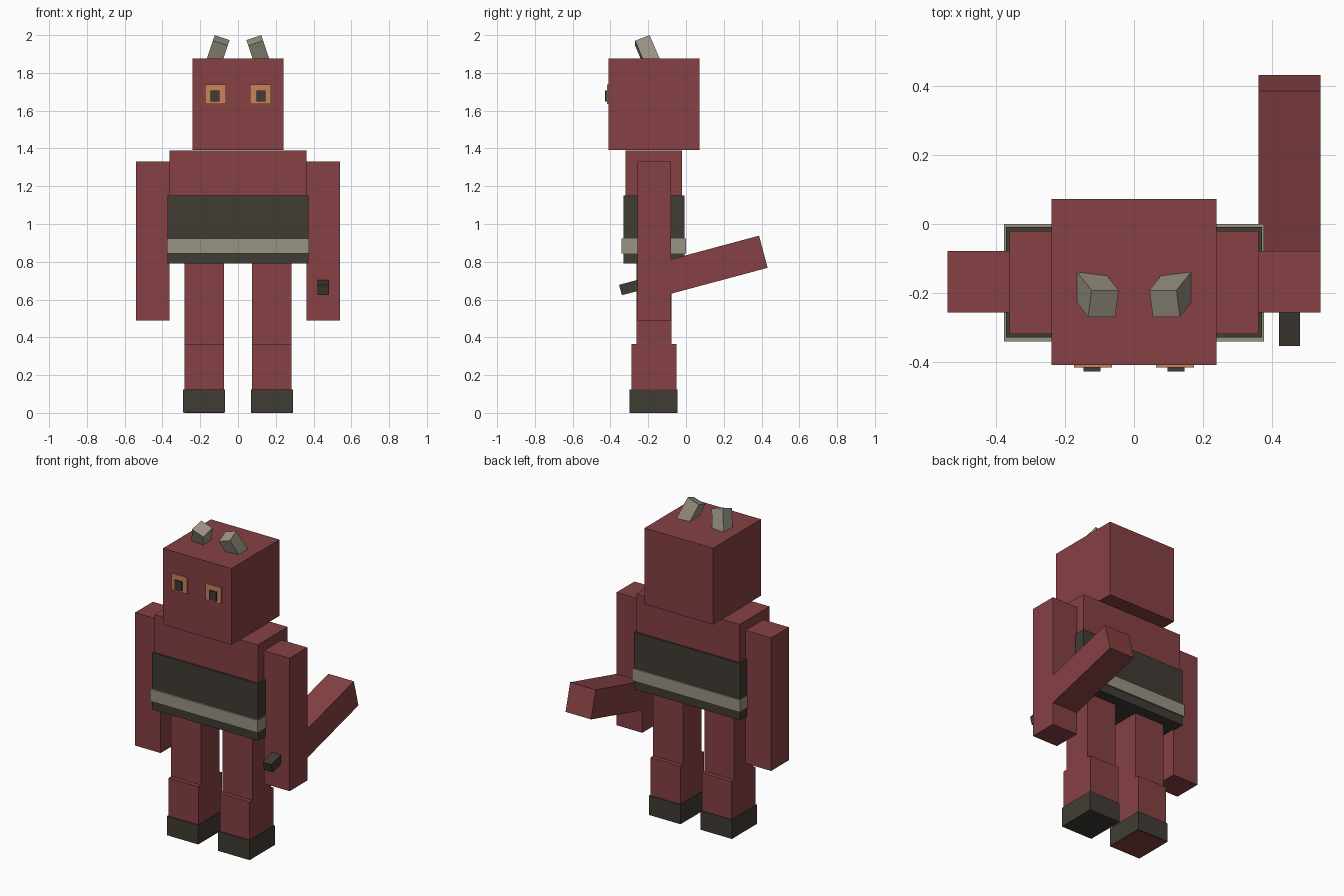
import bpy, math
from mathutils import Matrix, Vector

old = bpy.data.objects.get("Cube")
if old:
    bpy.data.objects.remove(old, do_unlink=True)


def material(name, rgb):
    lin = [((c / 255 + 0.055) / 1.055) ** 2.4 for c in rgb] + [1.0]
    m = bpy.data.materials.new(name)
    m.use_nodes = True
    m.diffuse_color = lin
    m.node_tree.nodes["Principled BSDF"].inputs["Base Color"].default_value = lin
    return m


RED = material("brick_red", (134, 65, 67))
DARK = material("dark_brown", (64, 59, 52))
GREY = material("warm_grey", (153, 147, 132))
ORANGE = material("orange", (200, 131, 90))


def box(name, x, y, z, mat, rot=None, pivot=(0, 0, 0)):
    """Box between the given limits, optionally turned by rot and moved to pivot."""
    bpy.ops.mesh.primitive_cube_add(size=1)
    ob = bpy.context.object
    ob.name = ob.data.name = name
    lims = (x, y, z)
    mid = Vector([(a + b) / 2 for a, b in lims])
    size = [abs(b - a) for a, b in lims]
    mat4 = Matrix.Translation(mid) @ Matrix.Diagonal((*size, 1))
    if rot is not None:
        mat4 = Matrix.Translation(pivot) @ rot @ mat4
    ob.data.transform(mat4)
    ob.data.materials.append(mat)
    return ob


# Head and torso
box("head", (-0.24, 0.24), (-0.409, 0.072), (1.392, 1.875), RED)
box("chest", (-0.362, 0.362), (-0.319, -0.02), (0.80, 1.39), RED)
box("waist_wrap", (-0.372, 0.372), (-0.33, -0.009), (0.79, 1.15), DARK)
box("belt", (-0.377, 0.377), (-0.341, 0.0), (0.845, 0.923), GREY)

# Paired parts: s = 1 is the left side, s = -1 the right
for side, s in (("left", 1), ("right", -1)):
    def pair(part, x, y, z, mat):
        return box(f"{side}_{part}", (s * x[0], s * x[1]), y, z, mat)

    pair("arm", (0.362, 0.541), (-0.257, -0.079), (0.488, 1.33), RED)
    pair("upper_leg", (0.075, 0.284), (-0.263, -0.077), (0.36, 0.80), RED)
    # The right leg reaches through the sole of its boot
    left = s == 1
    pair("lower_leg", (0.075, 0.284), (-0.289, -0.051),
         (0.01 if left else 0.0, 0.364), RED)
    pair("boot", (0.070, 0.290), (-0.298, -0.045),
         (0.0 if left else 0.003, 0.123), DARK)
    pair("eye", (0.064, 0.174), (-0.417, -0.405), (1.635, 1.738), ORANGE)
    pair("pupil", (0.097, 0.146), (-0.428, -0.41), (1.648, 1.706), DARK)

    # Horn leaning forwards and inwards
    turn = (Matrix.Rotation(math.radians(-18.5 * s), 4, 'Y')
            @ Matrix.Rotation(math.radians(22), 4, 'X'))
    box(f"{side}_horn", (-0.0415, 0.0415), (-0.0415, 0.0415), (-0.16, 0),
        GREY, turn, (0.089 * s, -0.231, 1.972))

# Rod held through the left hand, rising to the back
tilt = Matrix.Rotation(math.radians(15), 4, 'X')
rear = (0.4515, 0.4095, 0.853)
box("rear_beam", (-0.0895, 0.0895), (-0.60, 0), (-0.088, 0.088),
    RED, tilt, rear)
box("front_peg", (-0.03, 0.03), (-0.783, -0.55), (-0.0285, 0.0285),
    DARK, tilt, rear)
